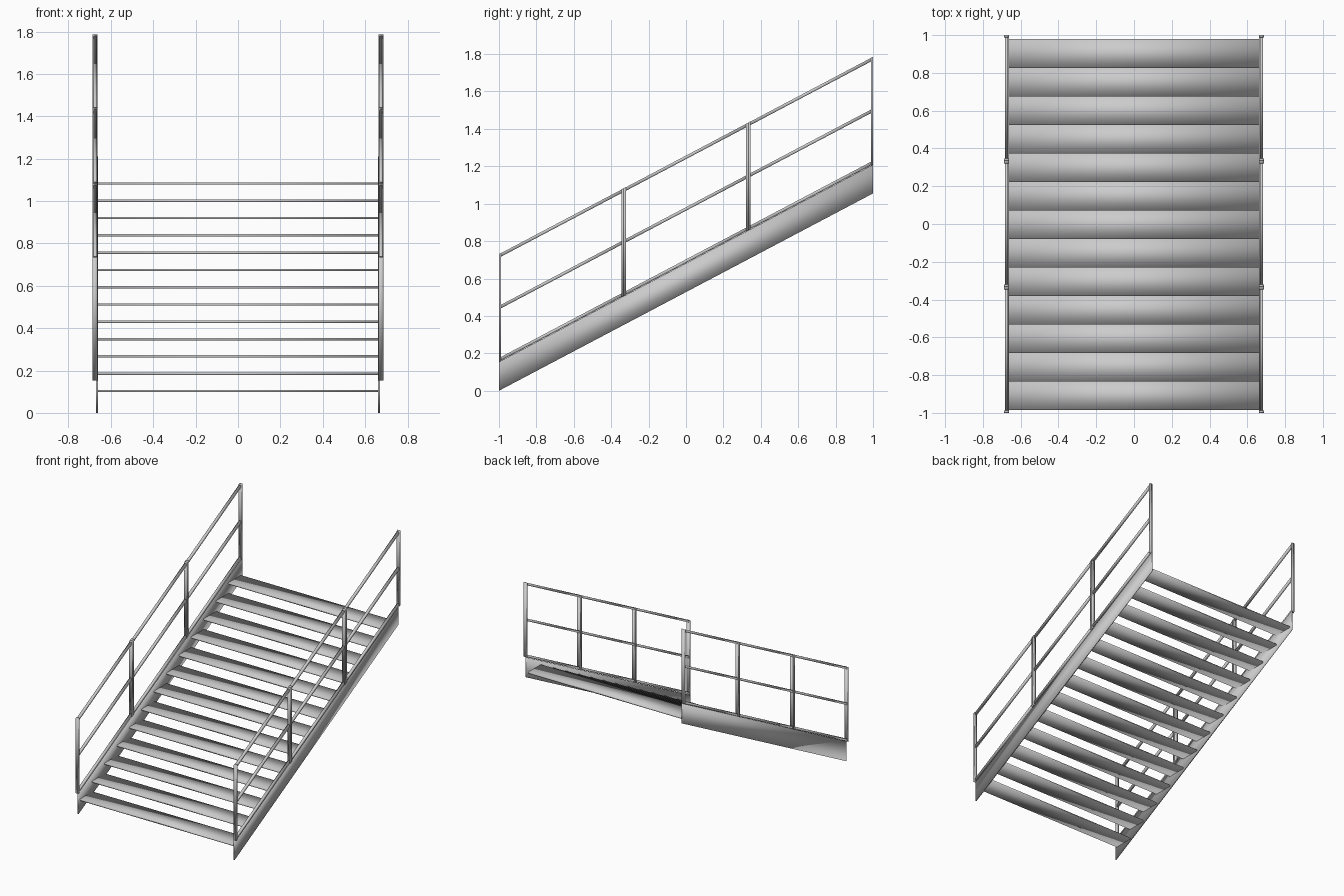
import bpy

if "Cube" in bpy.data.objects:
    bpy.data.objects.remove(bpy.data.objects["Cube"])

SLOPE = 0.5275


def sheared_box(name, x, y, z, slope=SLOPE):
    """Box whose z range (given at y = -1) rises along y by the slope."""
    verts = [(a, b, c + slope * (b + 1)) for a in x for b in y for c in z]
    faces = [(0, 1, 3, 2), (4, 6, 7, 5), (0, 4, 5, 1),
             (2, 3, 7, 6), (0, 2, 6, 4), (1, 5, 7, 3)]
    me = bpy.data.meshes.new(name)
    me.from_pydata(verts, [], faces)
    for p in me.polygons:
        p.use_smooth = True
    ob = bpy.data.objects.new(name, me)
    bpy.context.collection.objects.link(ob)
    return ob


# Treads: thin level boards climbing between the stringers
for i in range(13):
    y0 = -0.985 + i * 0.1508
    z0 = 0.098 + i * 0.0816
    sheared_box(f"tread_{i + 1}", (-0.664, 0.664), (y0, y0 + 0.155),
                (z0, z0 + 0.011), 0)

# Three railing panels per side, meeting at doubled posts
panels = [(-1.0, -0.334), (-0.333, 0.333), (0.334, 1.0)]
post_w = 0.012

for side, s in (("left", -1), ("right", 1)):
    def xr(a, b):
        return tuple(sorted((s * a, s * b)))

    # Stringer
    sheared_box(f"{side}_stringer", xr(0.661, 0.671), (-1, 1), (0.0, 0.154))

    for n, (a, b) in enumerate(panels, 1):
        # Upright posts at both ends of the panel
        for tag, y in (("lower", (a, a + post_w)), ("upper", (b - post_w, b))):
            sheared_box(f"{side}_{tag}_post_{n}", xr(0.663, 0.687), y,
                        (0.154, 0.731))
        # Sloping rails between the posts
        for tag, z in (("bottom", 0.156), ("middle", 0.435), ("top", 0.711)):
            sheared_box(f"{side}_{tag}_rail_{n}", xr(0.666, 0.683),
                        (a + post_w, b - post_w), (z, z + 0.019))
